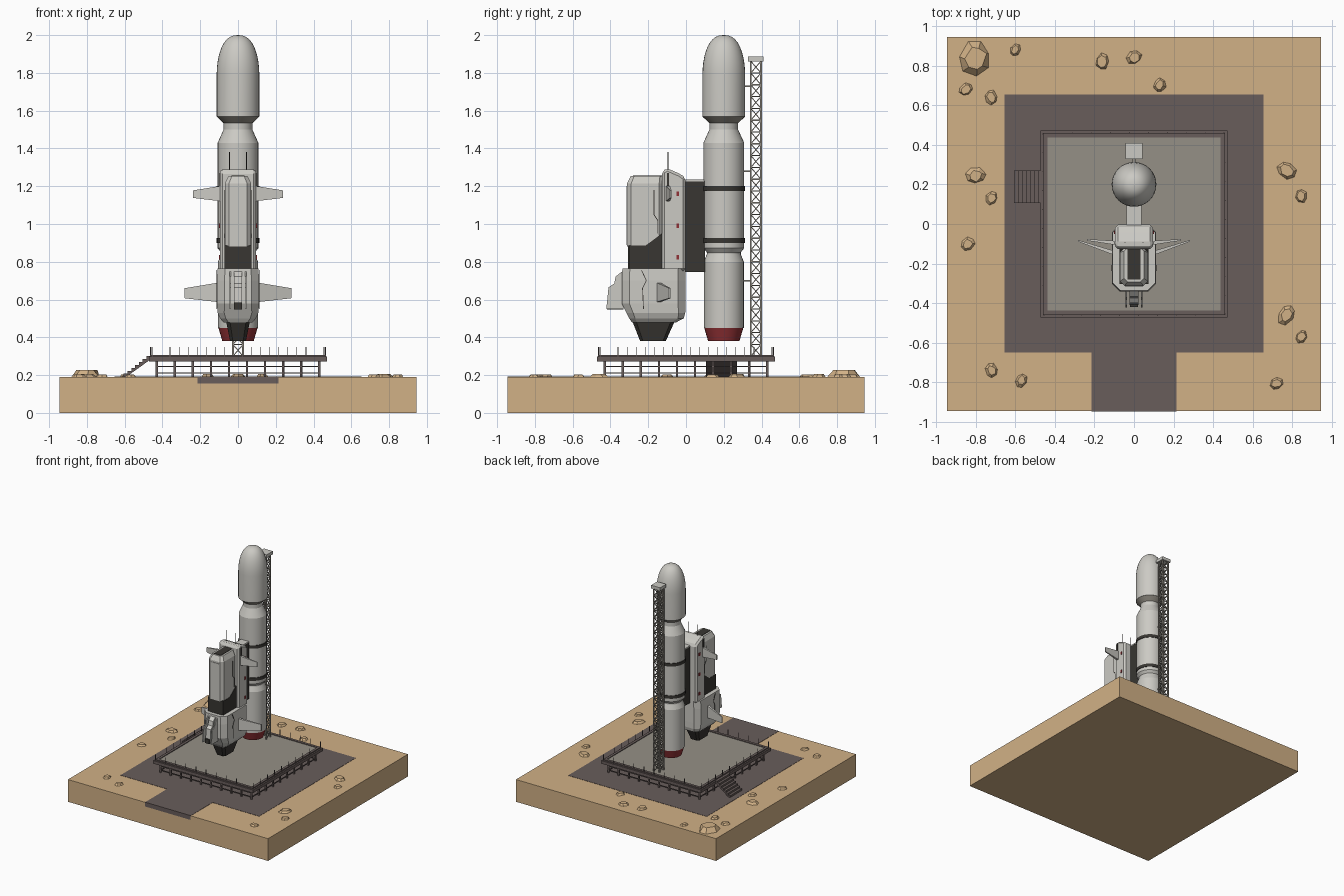
import bpy, bmesh, math, random
from mathutils import Vector, Matrix

if "Cube" in bpy.data.objects:
    bpy.data.objects.remove(bpy.data.objects["Cube"])

random.seed(4)


def material(name, rgb):
    m = bpy.data.materials.new(name)
    m.diffuse_color = (*rgb, 1)
    m.use_nodes = True
    m.node_tree.nodes["Principled BSDF"].inputs["Base Color"].default_value = m.diffuse_color
    return m


SAND = material("sand", (0.64, 0.44, 0.24))
PAVING = material("paving", (0.14, 0.11, 0.105))
PAD = material("pad_grey", (0.30, 0.28, 0.24))
DARK = material("dark", (0.04, 0.037, 0.032))
RED = material("red", (0.28, 0.03, 0.035))
HULL = material("hull", (0.60, 0.59, 0.55))


def finish(name, bm, mat=None, smooth=False):
    bmesh.ops.recalc_face_normals(bm, faces=bm.faces)
    me = bpy.data.meshes.new(name)
    bm.to_mesh(me)
    bm.free()
    ob = bpy.data.objects.new(name, me)
    bpy.context.collection.objects.link(ob)
    if mat:
        me.materials.append(mat)
    if smooth:
        bpy.ops.object.select_all(action='DESELECT')
        ob.select_set(True)
        bpy.context.view_layer.objects.active = ob
        bpy.ops.object.shade_smooth_by_angle(angle=math.radians(20))
    return ob


def add_box(bm, x0, x1, y0, y1, z0, z1):
    m = Matrix.Translation(((x0 + x1) / 2, (y0 + y1) / 2, (z0 + z1) / 2))
    bmesh.ops.create_cube(bm, size=1, matrix=m @ Matrix.Diagonal((x1 - x0, y1 - y0, z1 - z0, 1)))


def boxes(name, mat, *dims):
    bm = bmesh.new()
    for d in dims:
        add_box(bm, *d)
    return finish(name, bm, mat)


def add_bar(bm, a, b, w):
    a, b = Vector(a), Vector(b)
    d = b - a
    m = Matrix.Translation((a + b) / 2) @ d.to_track_quat('Z', 'Y').to_matrix().to_4x4()
    bmesh.ops.create_cube(bm, size=1, matrix=m @ Matrix.Diagonal((w, w, d.length, 1)))


def lathe(name, profile, y, mat=None, n=32):
    bm = bmesh.new()
    rings = [[bm.verts.new((r * math.cos(2 * math.pi * i / n), y + r * math.sin(2 * math.pi * i / n), z))
              for i in range(n)] for r, z in profile]
    for a, b in zip(rings, rings[1:]):
        for i in range(n):
            bm.faces.new((a[i], a[(i + 1) % n], b[(i + 1) % n], b[i]))
    bm.faces.new(rings[0])
    bm.faces.new(rings[-1])
    return finish(name, bm, mat, True)


def loft(name, sections, mat=None):
    """Stack of chamfered rectangles: (z, half width, y0, y1, chamfer)."""
    bm = bmesh.new()
    rings = []
    for z, h, y0, y1, c in sections:
        pts = [(h, y0 + c), (h, y1 - c), (h - c, y1), (c - h, y1),
               (-h, y1 - c), (-h, y0 + c), (c - h, y0), (h - c, y0)]
        rings.append([bm.verts.new((px, py, z)) for px, py in pts])
    for a, b in zip(rings, rings[1:]):
        for i in range(8):
            bm.faces.new((a[i], a[(i + 1) % 8], b[(i + 1) % 8], b[i]))
    bm.faces.new(rings[0])
    bm.faces.new(rings[-1])
    return finish(name, bm, mat)


def prism(name, pts, x0, x1, mat=None, bevel=0, along_y=False):
    """Extrude a side profile across x (or an xz profile along y)."""
    bm = bmesh.new()
    f = bm.faces.new([bm.verts.new((a, x0, b) if along_y else (x0, a, b)) for a, b in pts])
    g = bmesh.ops.extrude_face_region(bm, geom=[f])["geom"]
    step = (0, x1 - x0, 0) if along_y else (x1 - x0, 0, 0)
    bmesh.ops.translate(bm, vec=step, verts=[v for v in g if isinstance(v, bmesh.types.BMVert)])
    bmesh.ops.recalc_face_normals(bm, faces=bm.faces)
    if bevel:
        bmesh.ops.bevel(bm, geom=bm.edges[:], offset=bevel, segments=1, affect='EDGES')
    return finish(name, bm, mat)


# Desert base with paved apron and road
E = 0.945
boxes("desert_base", SAND, (-E, E, -E, E, 0, 0.19))
boxes("paved_apron", PAVING, (-0.655, 0.655, -0.65, 0.655, 0.155, 0.192))
boxes("access_road", PAVING, (-0.215, 0.215, -E - 0.001, -0.65, 0.155, 0.192))

# Scattered low rocks: x, y, radius, height
for i, (x, y, r, h) in enumerate([
        (-0.80, 0.835, 0.095, 0.04), (-0.60, 0.88, 0.034, 0.015), (-0.85, 0.68, 0.038, 0.015),
        (-0.72, 0.64, 0.04, 0.015), (-0.16, 0.82, 0.043, 0.018), (0, 0.84, 0.042, 0.018),
        (0.13, 0.70, 0.04, 0.018), (-0.80, 0.245, 0.053, 0.018), (-0.72, 0.13, 0.038, 0.015),
        (-0.84, -0.10, 0.04, 0.015), (0.77, 0.27, 0.053, 0.018), (0.845, 0.14, 0.038, 0.015),
        (0.77, -0.46, 0.053, 0.018), (0.845, -0.57, 0.038, 0.015), (-0.72, -0.74, 0.04, 0.015),
        (-0.57, -0.79, 0.038, 0.015), (0.72, -0.805, 0.038, 0.015)]):
    bm = bmesh.new()
    m = Matrix.Translation((x, y, 0.188 + h / 2)) @ Matrix.Rotation(random.random() * 6, 4, 'Z')
    bmesh.ops.create_cone(bm, cap_ends=True, segments=7, radius1=r, radius2=r * 0.65, depth=h,
                          matrix=m @ Matrix.Diagonal((1, 0.8, 1, 1)))
    for v in bm.verts:
        v.co.x += random.uniform(-0.1, 0.1) * r
        v.co.y += random.uniform(-0.1, 0.1) * r
    finish(f"rock_{i}", bm, SAND)

# Launch platform: deck, pad, curb, legs and railing posts
boxes("platform_deck", PAVING, (-0.472, 0.472, -0.472, 0.472, 0.272, 0.298))
boxes("platform_pad", PAD, (-0.437, 0.437, -0.437, 0.437, 0.29, 0.302))
boxes("platform_curb", PAVING, *[d for s in (-1, 1) for d in (
    (-0.46, 0.46, s * 0.449 - 0.011, s * 0.449 + 0.011, 0.29, 0.307),
    (s * 0.449 - 0.011, s * 0.449 + 0.011, -0.46, 0.46, 0.29, 0.307))])
legs, rail = bmesh.new(), bmesh.new()
for k in range(4):
    rot = Matrix.Rotation(k * math.pi / 2, 4, 'Z')
    for i in range(9):
        x = -0.43 + i * 0.0955
        add_bar(legs, rot @ Vector((x, -0.43, 0.19)), rot @ Vector((x, -0.43, 0.275)), 0.012)
        add_bar(rail, rot @ Vector((x - 0.025, -0.463, 0.29)), rot @ Vector((x - 0.025, -0.463, 0.35)), 0.004)
    for z in (0.212, 0.245):
        add_bar(legs, rot @ Vector((-0.43, -0.43, z)), rot @ Vector((0.43, -0.43, z)), 0.006)
finish("platform_legs", legs, PAVING)
finish("railing_posts", rail, PAVING)

# Zigzag stairs on the left side
n, dx, dz = 7, 0.02, 0.0155
top, low = [(-0.605, 0.192)], []
for i in range(n):
    x, z = -0.605 + i * dx, 0.192 + (i + 1) * dz
    top += [(x, z), (x + dx, z)]
low = [(-0.46, 0.285), (-0.59, 0.192)]
prism("stairs", top + low, 0.105, 0.27, PAVING, along_y=True)

# Service tower lattice with cap and arms
bm = bmesh.new()
cy, h, bays, z0, z1 = 0.37, 0.027, 25, 0.30, 1.862
corners = [(-h, cy - h), (h, cy - h), (h, cy + h), (-h, cy + h)]
for k in range(4):
    a, b = corners[k], corners[(k + 1) % 4]
    add_bar(bm, (*a, z0), (*a, z1), 0.009)
    for i in range(bays):
        za, zb = z0 + (z1 - z0) * i / bays, z0 + (z1 - z0) * (i + 1) / bays
        add_bar(bm, (*a, zb), (*b, zb), 0.006)
        add_bar(bm, (*a, za), (*b, zb), 0.005)
for z in (0.70, 1.28, 1.73):
    add_box(bm, -0.008, 0.008, 0.29, 0.345, z - 0.004, z + 0.004)
finish("tower_lattice", bm, PAD)
boxes("tower_cap", HULL, (-0.042, 0.042, 0.328, 0.41, 1.86, 1.887))

# Booster rocket
BY = 0.2
lathe("booster_nozzle", [(0.083, 0.38), (0.104, 0.452)], BY, RED)
nose = [(0.113 * math.cos(t) ** 0.8 if t < 1.57 else 0.002, 1.79 + 0.21 * math.sin(t))
        for t in [j * math.pi / 20 for j in range(11)]]
lathe("booster_body", [(0.106, 0.45), (0.106, 0.80), (0.09, 0.84), (0.09, 0.85), (0.108, 0.872),
                       (0.108, 1.43), (0.076, 1.50), (0.076, 1.54)], BY, HULL)
lathe("fairing_skirt", [(0.072, 1.53), (0.112, 1.568)], BY, PAD)
lathe("fairing_nose", [(0.113, 1.568)] + nose, BY, HULL)
for i, z in enumerate((0.90, 1.175)):
    lathe(f"booster_band_{i}", [(0.113, z), (0.113, z + 0.026)], BY, DARK)

# Pylon joining shuttle and booster
boxes("pylon", DARK, (-0.036, 0.036, -0.01, 0.10, 0.745, 1.228))
boxes("pylon_cap", HULL, (-0.037, 0.037, -0.01, 0.095, 1.226, 1.235))

# Shuttle spine, cabin and dark collar
prism("shuttle_spine", [(-0.127, 0.75), (-0.003, 0.75), (-0.003, 1.245), (-0.03, 1.265),
                        (-0.10, 1.295), (-0.127, 1.28)], -0.095, 0.095, HULL, 0.014)
loft("shuttle_cabin", [(0.88, 0.07, -0.312, -0.12, 0.022), (1.215, 0.07, -0.312, -0.12, 0.022),
                       (1.255, 0.05, -0.292, -0.12, 0.018)], HULL)
boxes("cabin_top_recess", DARK, (-0.034, 0.034, -0.28, -0.125, 1.25, 1.258))
boxes("cabin_front_panel", HULL, (-0.045, 0.045, -0.316, -0.30, 0.89, 1.2))
boxes("dark_collar_core", DARK, (-0.056, 0.056, -0.306, -0.12, 0.755, 0.885))
prism("dark_collar", [(-0.303, 0.755), (-0.12, 0.755), (-0.12, 0.955), (-0.215, 0.885), (-0.303, 0.885)],
      -0.0725, 0.0725, DARK)

# Engine block and nozzle
loft("engine_block", [(0.478, 0.075, -0.285, -0.055, 0.025), (0.50, 0.095, -0.30, -0.012, 0.03),
                      (0.53, 0.108, -0.315, -0.004, 0.035), (0.58, 0.112, -0.34, -0.003, 0.04),
                      (0.70, 0.112, -0.34, -0.003, 0.04), (0.765, 0.108, -0.337, -0.003, 0.04)], HULL)
loft("shuttle_nozzle", [(0.38, 0.042, -0.243, -0.107, 0.015), (0.48, 0.062, -0.282, -0.062, 0.02)], DARK)

# Front fin unit with side plates and port
fin = [(-0.33, 0.755), (-0.372, 0.722), (-0.38, 0.685), (-0.41, 0.665), (-0.422, 0.55), (-0.33, 0.55)]
prism("front_fin", [(y * 0.85 - 0.05, z) for y, z in fin], -0.022, 0.022, HULL)
boxes("front_port", DARK, (-0.02, 0.02, -0.418, -0.33, 0.548, 0.585))
for s, side in ((-1, "left"), (1, "right")):
    prism(f"fin_plate_{side}", fin, s * 0.036, s * 0.044, HULL)
    # Wings: x root, x tip, y root, y tip, root z range, tip z range
    for name, xr, xt, yr, yt, zr, zt in (
            ("lower", 0.09, 0.282, -0.15, -0.085, (0.585, 0.692), (0.607, 0.66)),
            ("upper", 0.07, 0.237, -0.098, -0.08, (1.118, 1.205), (1.138, 1.178))):
        bm = bmesh.new()
        for x, y, zs, w in ((xr, yr, zr, 0.011), (xt, yt, zt, 0.004)):
            for z in zs:
                for d in (-w, w):
                    bm.verts.new((s * x, y + d, z))
        bmesh.ops.convex_hull(bm, input=bm.verts)
        finish(f"{name}_wing_{side}", bm, HULL)
    # Vent slot, antenna, red lamps and seam lines
    boxes(f"vent_slot_{side}", DARK, (s * 0.095 - 0.004, s * 0.095 + 0.004, -0.1, -0.09, 1.20, 1.27),
          (s * 0.095 - 0.004, s * 0.095 + 0.004, -0.1, -0.09, 1.12, 1.185))
    boxes(f"antenna_{side}", DARK, (s * 0.045 - 0.002, s * 0.045 + 0.002, -0.097, -0.093, 1.27, 1.38))
    boxes(f"red_lamps_{side}", RED, *[(s * 0.096 - 0.004, s * 0.096 + 0.004, -0.05, -0.036, z - 0.012, z + 0.012)
                                      for z in (0.825, 0.99, 1.16)])
    bm = bmesh.new()
    for x, path in ((0.112, [(-0.235, 0.755), (-0.21, 0.70), (-0.23, 0.66), (-0.225, 0.55)]),
                    (0.07, [(-0.17, 1.18), (-0.17, 1.05), (-0.15, 1.02), (-0.15, 0.95)])):
        for p, q in zip(path, path[1:]):
            add_bar(bm, (s * x, *p), (s * x, *q), 0.004)
    finish(f"seam_lines_{side}", bm, DARK)
